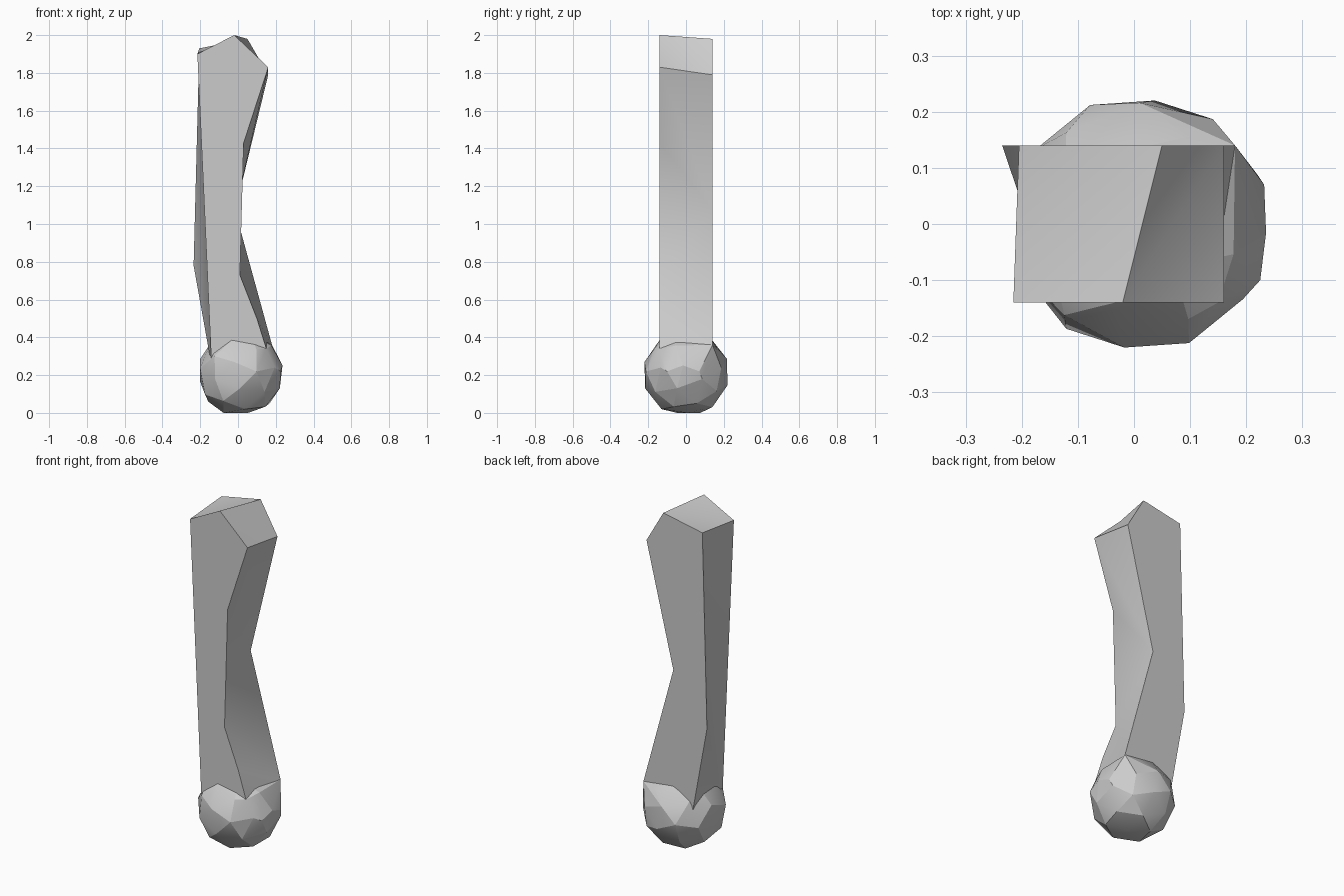
import bpy, bmesh, math
from mathutils import Matrix, Vector

cube = bpy.data.objects.get("Cube")
if cube:
    bpy.data.objects.remove(cube, do_unlink=True)

grey = bpy.data.materials.new("plain grey")
grey.use_nodes = True
tone = (0.6, 0.6, 0.6, 1)
grey.diffuse_color = tone
grey.node_tree.nodes["Principled BSDF"].inputs["Base Color"].default_value = tone


def finish(bm, name, angle):
    """Turn a bmesh into a shaded object."""
    bmesh.ops.recalc_face_normals(bm, faces=bm.faces)
    mesh = bpy.data.meshes.new(name)
    bm.to_mesh(mesh)
    bm.free()
    mesh.materials.append(grey)
    obj = bpy.data.objects.new(name, mesh)
    bpy.context.collection.objects.link(obj)
    bpy.ops.object.select_all(action='DESELECT')
    obj.select_set(True)
    bpy.context.view_layer.objects.active = obj
    bpy.ops.object.shade_smooth_by_angle(angle=math.radians(angle))
    return obj


# Shaft: two matching outlines, repeated points collapse side panels to triangles
HALF = 0.14
front_outline = [(-.02, 2), (.16, 1.83), (.03, 1.43), (.01, .73), (.1, .5), (.15, .34),
                 (-.14, .25), (-.14, .25), (-.215, 1.9)]
back_outline = [(.05, 1.98), (.16, 1.79), (-.015, 1.07), (-.015, 1.07), (.18, .36), (.18, .36),
                (-.14, .26), (-.235, .78), (-.205, 1.93)]
bm = bmesh.new()
rings = [[bm.verts.new((x, y, z)) for x, z in outline]
         for outline, y in ((front_outline, -HALF), (back_outline, HALF))]
front, back = rings
count = len(front)
for i in range(count):
    j = (i + 1) % count
    bm.faces.new((front[i], front[j], back[j]))
    bm.faces.new((front[i], back[j], back[i]))
for ring in rings:
    bm.faces.new(ring)
bmesh.ops.remove_doubles(bm, verts=bm.verts, dist=0.001)
bmesh.ops.dissolve_degenerate(bm, edges=bm.edges, dist=0.001)
finish(bm, "shaft", 30)

# Ball foot: faceted sphere, stretched to meet the lower end of the shaft
bm = bmesh.new()
place = Matrix.Translation((.01, 0, .208)) @ Matrix.Rotation(math.radians(20), 4, 'X') \
    @ Matrix.Rotation(math.radians(15), 4, 'Y')
bmesh.ops.create_icosphere(bm, subdivisions=2, radius=0.23, matrix=place)
for v in bm.verts:
    v.co.x = max(v.co.x, -.2)
    v.co.z = max(v.co.z, 0)
for corner in ((.15, -HALF, .34), (.18, HALF, .36), (.225, -.1, .22), (.232, .07, .22)):
    bm.verts.new(Vector(corner))
hull = bmesh.ops.convex_hull(bm, input=bm.verts)
bmesh.ops.delete(bm, geom=list({g for g in hull["geom_interior"] + hull["geom_unused"]
                                if isinstance(g, bmesh.types.BMVert)}), context='VERTS')
finish(bm, "ball_foot", 22)
